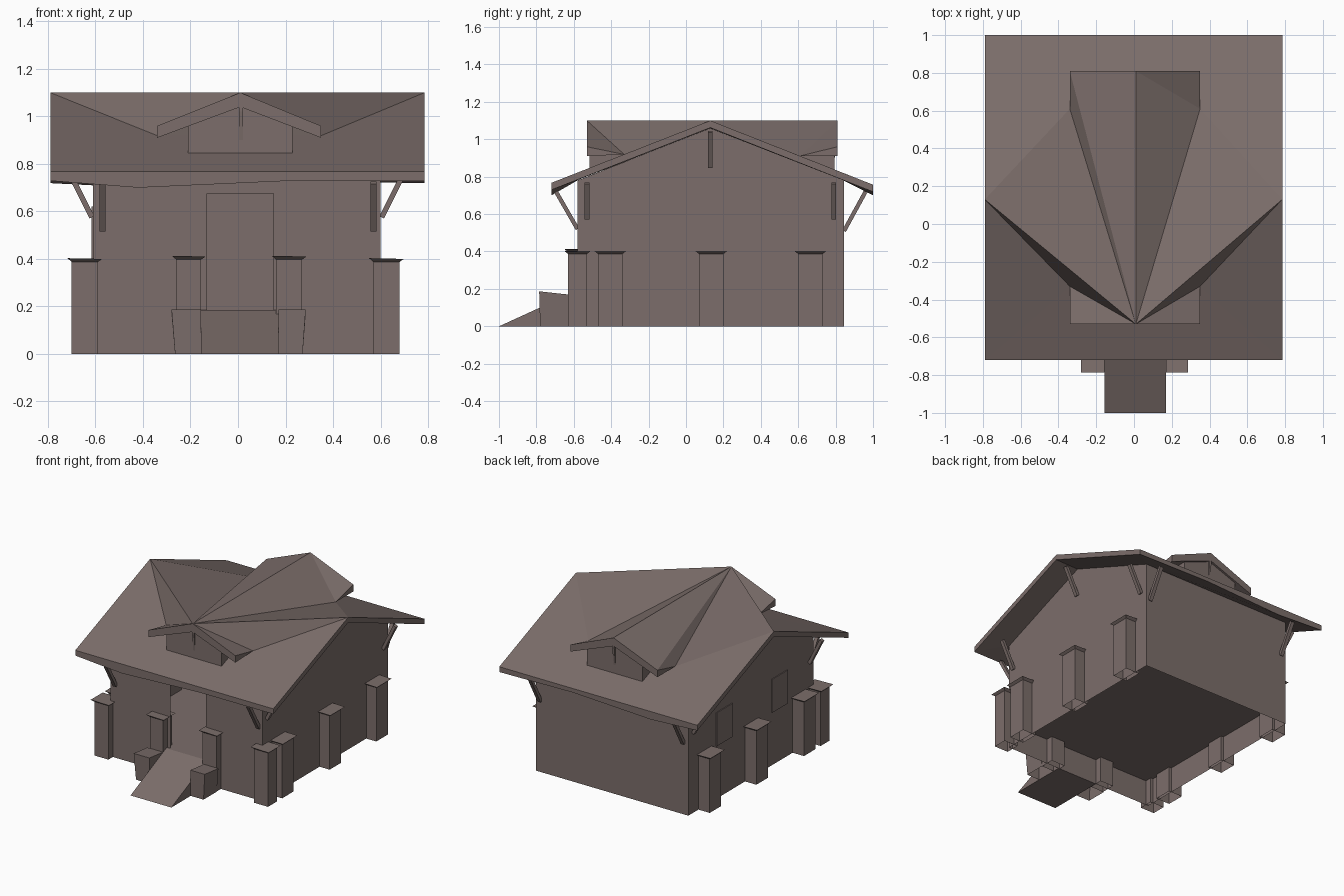
import bpy, bmesh
from mathutils import Vector

if "Cube" in bpy.data.objects:
    bpy.data.objects.remove(bpy.data.objects["Cube"])

mat = bpy.data.materials.new("warm grey brown")
mat.diffuse_color = (0.2, 0.155, 0.145, 1)
mat.use_nodes = True
mat.node_tree.nodes["Principled BSDF"].inputs["Base Color"].default_value = mat.diffuse_color


def make(name, faces):
    """Mesh from faces given as lists of points; shared points are welded."""
    bm = bmesh.new()
    for f in faces:
        bm.faces.new([bm.verts.new(p) for p in f])
    bmesh.ops.remove_doubles(bm, verts=bm.verts, dist=0.0005)
    bmesh.ops.recalc_face_normals(bm, faces=bm.faces)
    me = bpy.data.meshes.new(name)
    bm.to_mesh(me)
    bm.free()
    me.materials.append(mat)
    ob = bpy.data.objects.new(name, me)
    bpy.context.collection.objects.link(ob)
    return ob


def prism(name, ring_a, ring_b, closed=True):
    """Solid between two matching rings; the first end can stay open."""
    n = len(ring_a)
    sides = [(ring_a[i], ring_a[(i + 1) % n], ring_b[(i + 1) % n], ring_b[i])
             for i in range(n)]
    return make(name, ([ring_a] if closed else []) + [ring_b] + sides)


def box(name, x0, x1, y0, y1, z0, z1, closed=True):
    ring = [(x0, y0), (x1, y0), (x1, y1), (x0, y1)]
    return prism(name, [(x, y, z0) for x, y in ring], [(x, y, z1) for x, y in ring], closed)


def extrude_x(name, prof, x0, x1):
    return prism(name, [(x0, y, z) for y, z in prof], [(x1, y, z) for y, z in prof])


def extrude_y(name, prof, y0, y1):
    return prism(name, [(x, y0, z) for x, z in prof], [(x, y1, z) for x, z in prof])


def low(p, d=0.038):
    return (p[0], p[1], p[2] - d)


# Hollow walls with a door opening, gable ends and a raised floor
W0, W1, Y0, Y1, SILL, TOP = -0.61, 0.60, -0.58, 0.845, 0.185, 0.78
xs, zs = [W0, -0.13, 0.15, W1], [0, SILL, 0.675, TOP]
walls = [[(xs[i], Y0, zs[j]), (xs[i + 1], Y0, zs[j]),
          (xs[i + 1], Y0, zs[j + 1]), (xs[i], Y0, zs[j + 1])]
         for i in range(3) for j in range(3) if (i, j) != (1, 1)]
for x in (W0, W1):
    walls.append([(x, Y0, z) for z in zs] + [(x, 0.13, 1.06), (x, Y1, TOP), (x, Y1, 0)])
walls.append([(W0, Y1, 0), (W1, Y1, 0), (W1, Y1, TOP), (W0, Y1, TOP)])
make("walls", walls)
make("floor", [[(W0, Y0, SILL), (W1, Y0, SILL), (W1, Y1, SILL), (W0, Y1, SILL)]])

# Roof: main slopes folded into the two dormers
A, K = (0.01, -0.53, 1.10), (0.01, 0.81, 1.10)       # dormer peaks
L, R = (-0.79, 0.13, 1.10), (0.785, 0.13, 1.10)      # ridge ends
FL, FR = (-0.79, -0.72, 0.767), (0.785, -0.72, 0.767)
BL, BR = (-0.79, 1.0, 0.757), (0.785, 1.0, 0.757)
fl, fr = (-0.34, -0.33, 0.919), (0.35, -0.33, 0.919)
bl, br = (-0.34, 0.61, 0.911), (0.35, 0.61, 0.911)
fle, fre = (-0.34, -0.53, 0.96), (0.35, -0.53, 0.96)
ble, bre = (-0.34, 0.81, 0.96), (0.35, 0.81, 0.96)
ft, bt = (0.01, -0.025, 1.04), (0.01, 0.285, 1.04)   # slope ends under the dormers
roof = [
    (FL, FR, fr, fl), (FL, fl, L), (FR, R, fr),
    (BR, BL, bl, br), (BL, L, bl), (BR, br, R),
    (L, fl, A), (R, A, fr), (L, A, bl), (R, br, A),
    (A, fl, fle), (A, fre, fr),
    (A, ble, bl), (A, K, ble), (A, br, K), (K, br, bre),
    (fl, fr, ft), (bl, br, bt),
]
# Fascia boards and soffit around the outer edge, long eaves sag slightly
outer = [FL, L, BL, BR, R, FR]
inner = [(W0 + 0.01, -0.57, 0.786), (W0 + 0.01, 0.13, 1.058), (W0 + 0.01, 0.83, 0.786),
         (W1 - 0.01, 0.83, 0.786), (W1 - 0.01, 0.13, 1.058), (W1 - 0.01, -0.57, 0.786)]
for i in range(6):
    j = (i + 1) % 6
    a, b = outer[i], outer[j]
    la, lb = low(a), low(b)
    if a[1] == b[1]:
        m, n = (-0.42, a[1], 0.70), (0.2, a[1], 0.728)
        roof += [(a, b, lb, n, m, la) if a is BL else (a, b, lb, m, n, la)]
        if a is BL:
            roof += [(la, m, inner[i]), (m, n, inner[j], inner[i]), (n, lb, inner[j])]
        else:
            roof += [(la, n, inner[i]), (n, m, inner[j], inner[i]), (m, lb, inner[j])]
    else:
        roof += [(a, b, lb, la), (la, lb, inner[j], inner[i])]
# Dormer fascia and soffit
for peak, corner, valley, top in ((A, fle, fl, ft), (A, fre, fr, ft),
                                  (K, ble, bl, bt), (K, bre, br, bt)):
    p, c = low(peak, 0.06), low(corner, 0.05)
    roof.append((peak, corner, c, p))
    roof.append((corner, valley, c))
    roof.append((p, c, valley, top))
make("roof", roof)

# Dormer walls, running back into the roof slope
dormer = [(-0.21, 0.835), (0.23, 0.835), (0.23, 0.96), (0.01, 1.04), (-0.21, 0.96)]
extrude_y("dormer_wall_front", dormer, -0.515, -0.28)
extrude_y("dormer_wall_back", dormer, 0.56, 0.795)


def strut(name, p, q, width_axis, w=0.013, t=0.011):
    """Slanted eave brace from wall point p to roof point q."""
    side = Vector((w, 0, 0)) if width_axis == "x" else Vector((0, w, 0))
    p, q = Vector(p), Vector(q)
    up = (q - p).cross(side).normalized() * t
    prism(name, [p - side - up, p + side - up, p + side + up, p - side + up],
          [q - side - up, q + side - up, q + side + up, q - side + up])


# Eave braces: three on each gable, two under each long eave
for s, wall in (("left", W0), ("right", W1)):
    d = -1 if s == "left" else 1
    for y, z in ((-0.53, 0.765), (0.13, 1.04), (0.79, 0.765)):
        strut("gable_brace_" + s, (wall + 0.005 * d, y, z - 0.19),
              (wall + 0.10 * d, y, z), "y")
    x = 0.57 * d
    strut("front_brace_" + s, (x, -0.58, 0.52), (x, -0.695, 0.72), "x")
    strut("back_brace_" + s, (x, 0.845, 0.51), (x, 0.96, 0.72), "x")
# Small dormer braces under the peaks
for y0, y1 in ((-0.515, -0.528), (0.795, 0.808)):
    prism("dormer_brace",
          [(0.005, y0, 0.90), (0.02, y0, 0.90), (0.02, y0, 1.04), (0.005, y0, 1.04)],
          [(0.005, y1, 1.02), (0.02, y1, 1.02), (0.02, y1, 1.04), (0.005, y1, 1.04)])


def pier(x0, x1, y0, y1, h):
    """Open-bottomed pier with a thin overhanging cap."""
    box("pier", x0, x1, y0, y1, 0, h, closed=False)
    g = 0.018
    prism("pier_cap",
          [(x0, y0, h - 0.003), (x1, y0, h - 0.003), (x1, y1, h - 0.003), (x0, y1, h - 0.003)],
          [(x0 - g, y0 - g, h + 0.013), (x1 + g, y0 - g, h + 0.010),
           (x1 + g, y1 + g, h + 0.010), (x0 - g, y1 + g, h + 0.013)])


# Piers on both sides and beside the entrance
for x0, x1 in ((-0.70, -0.59), (0.57, 0.68)):
    for y0, y1 in ((-0.63, -0.53), (-0.47, -0.34), (0.07, 0.20), (0.60, 0.73)):
        pier(x0, x1, y0, y1, 0.39)
for x0, x1 in ((-0.26, -0.155), (0.16, 0.27)):
    pier(x0, x1, -0.63, -0.53, 0.40)

# Entrance ramp with cheek blocks
extrude_x("ramp", [(-1.0, 0), (-0.58, 0), (-0.58, 0.185), (-0.595, 0.185)], -0.155, 0.17)
for x0, x1, b0, b1 in ((-0.28, -0.155, -0.265, -0.155), (0.17, 0.285, 0.17, 0.272)):
    prism("cheek_block",
          [(b0, -0.78, 0), (b1, -0.78, 0), (b1, -0.63, 0), (b0, -0.63, 0)],
          [(x0, -0.785, 0.187), (x1, -0.785, 0.187), (x1, -0.63, 0.17), (x0, -0.63, 0.17)],
          closed=False)

# Side windows as thin plates
for y in (-0.19, 0.44):
    box("side_window", W0 - 0.006, W0 + 0.002, y - 0.09, y + 0.09, 0.38, 0.62)
